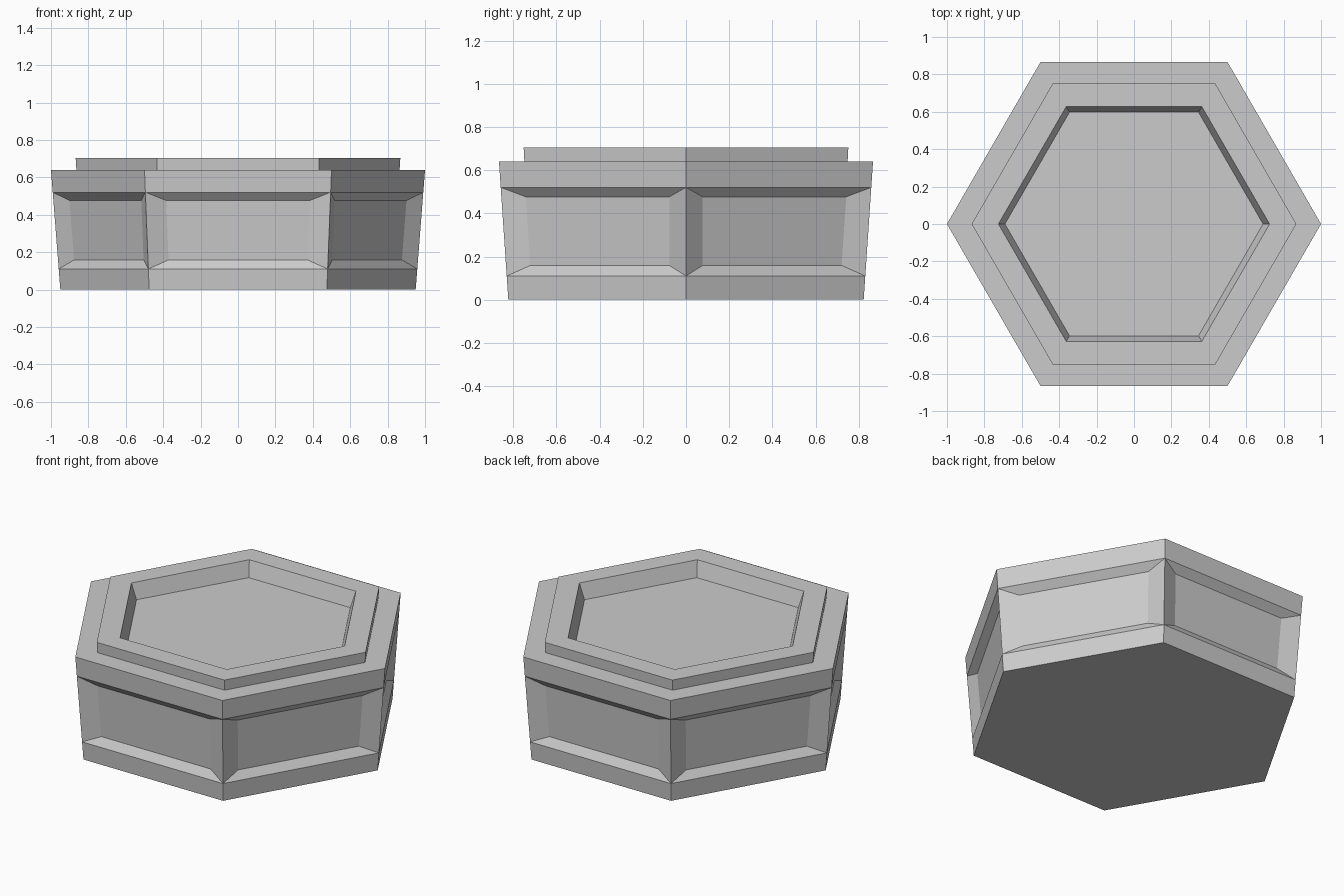
import bpy
import bmesh
from math import cos, sin, pi

SIDES = 6

cube = bpy.data.objects.get("Cube")
if cube:
    bpy.data.objects.remove(cube, do_unlink=True)

# Single plain grey material
grey = bpy.data.materials.new("plain_grey")
grey.use_nodes = True
colour = (0.6, 0.6, 0.6, 1.0)
grey.diffuse_color = colour
grey.node_tree.nodes["Principled BSDF"].inputs["Base Color"].default_value = colour


def loft(profile):
    """Join hexagonal rings given as (radius, height); return mesh, rings, bands."""
    bm = bmesh.new()
    rings = [[bm.verts.new((r * cos(2 * pi * i / SIDES), r * sin(2 * pi * i / SIDES), z))
              for i in range(SIDES)] for r, z in profile]
    bands = []
    for low, high in zip(rings, rings[1:]):
        bands.append([bm.faces.new((low[i], low[(i + 1) % SIDES], high[(i + 1) % SIDES], high[i]))
                      for i in range(SIDES)])
    return bm, rings, bands


def finish(bm, name):
    mesh = bpy.data.meshes.new(name)
    bm.to_mesh(mesh)
    bm.free()
    mesh.materials.append(grey)
    obj = bpy.data.objects.new(name, mesh)
    bpy.context.collection.objects.link(obj)


def wall_radius(z):
    return 0.95 + 0.05 * z / 0.64


# Flared body with a ledge around the top
levels = (0, 0.11, 0.52, 0.64)
bm, rings, bands = loft([(wall_radius(z), z) for z in levels] + [(0.864, 0.64)])
bm.faces.new(rings[0][::-1])

# Sunken bevelled panel on each side
bm.normal_update()
panels = bmesh.ops.extrude_discrete_faces(bm, faces=bands[1])["faces"]
for face in panels:
    centre = face.calc_center_median()
    normal = face.normal.copy()
    for v in face.verts:
        v.co = centre + (v.co - centre) * 0.775 - normal * 0.036
finish(bm, "body")

# Raised rim with a shallow tray sunk into it
bm, rings, bands = loft([(0.864, 0.64), (0.868, 0.704), (0.725, 0.704), (0.69, 0.61)])
bm.faces.new(rings[-1])
finish(bm, "rim_and_tray")
